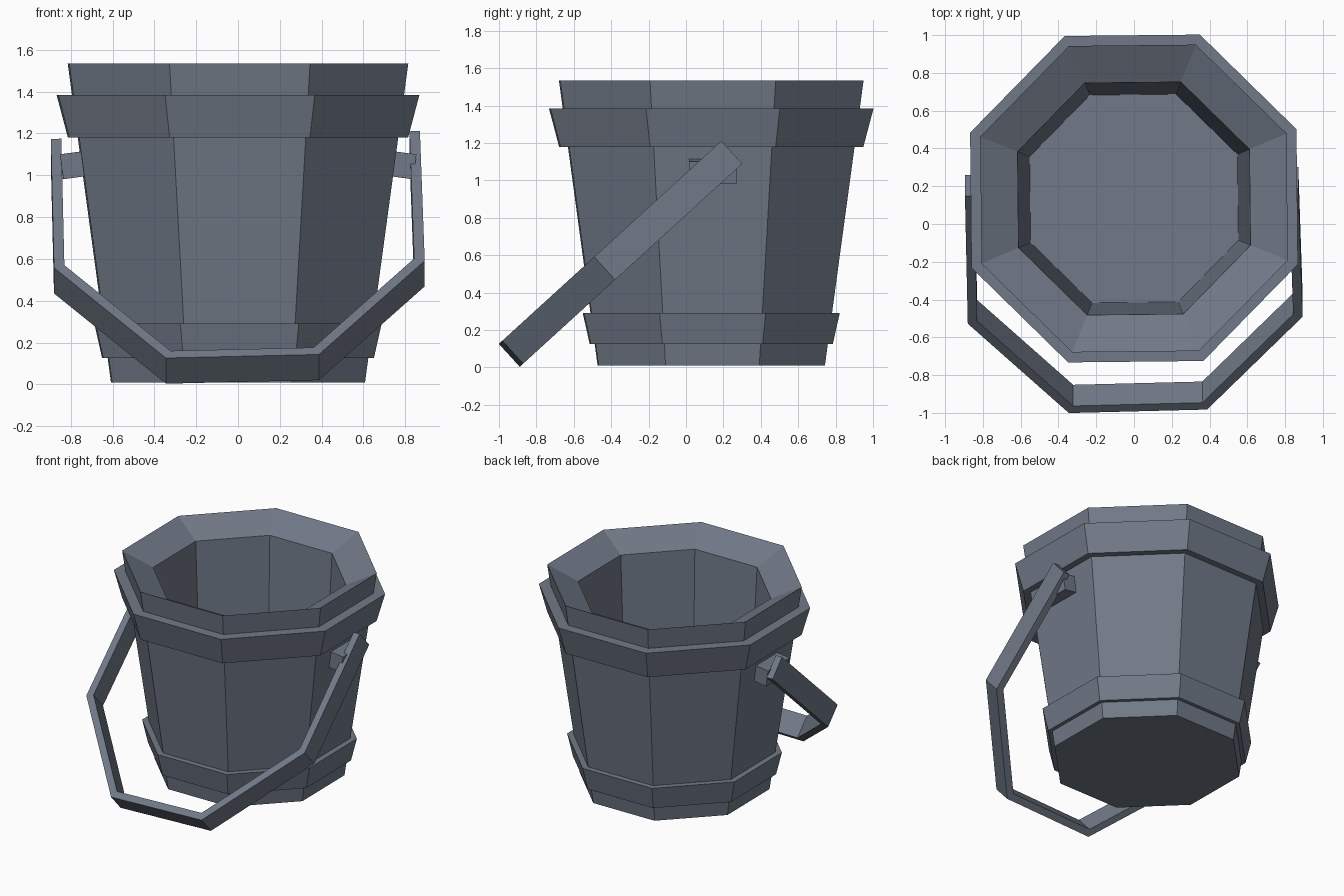
import bpy, bmesh, math
from mathutils import Vector, Matrix

if "Cube" in bpy.data.objects:
    bpy.data.objects.remove(bpy.data.objects["Cube"])

SIDES = 8
CENTRE_Y = 0.135
TWIST = math.radians(0.6)

# Dark blue-grey metal shared by all parts
metal = bpy.data.materials.new("dark_metal")
metal.diffuse_color = (0.165, 0.193, 0.245, 1)
metal.use_nodes = True
metal.node_tree.nodes["Principled BSDF"].inputs["Base Color"].default_value = metal.diffuse_color


def finish(name, bm):
    bmesh.ops.recalc_face_normals(bm, faces=bm.faces)
    mesh = bpy.data.meshes.new(name)
    bm.to_mesh(mesh)
    bm.free()
    mesh.materials.append(metal)
    ob = bpy.data.objects.new(name, mesh)
    bpy.context.collection.objects.link(ob)
    return ob


def octagon_part(name, profile, ring):
    """Sweep (apothem, z) profile round eight sides; close as a ring or cap both ends."""
    bm = bmesh.new()
    loops = []
    for a, z in profile:
        r = a / math.cos(math.pi / SIDES)
        angles = [TWIST + (k + 0.5) * 2 * math.pi / SIDES for k in range(SIDES)]
        loops.append([bm.verts.new((r * math.cos(t), CENTRE_Y + r * math.sin(t), z)) for t in angles])
    pairs = list(zip(loops, loops[1:]))
    if ring:
        pairs.append((loops[-1], loops[0]))
    else:
        bm.faces.new(loops[0])
        bm.faces.new(loops[-1])
    for lo, hi in pairs:
        for k in range(SIDES):
            j = (k + 1) % SIDES
            bm.faces.new((lo[k], lo[j], hi[j], hi[k]))
    return finish(name, bm)


# Tapered bucket with a sloping rim and hollow inside
octagon_part("bucket_body", [(0.605, 0.01), (0.811, 1.535), (0.614, 1.43), (0.55, 0.10)], False)

# Two hoops around the body
octagon_part("upper_band", [(0.81, 1.18), (0.864, 1.385), (0.77, 1.385), (0.74, 1.18)], True)
octagon_part("lower_band", [(0.647, 0.125), (0.684, 0.29), (0.62, 0.29), (0.60, 0.125)], True)

# Handle mounts, square to the sloping wall
for side, name in ((1, "right_handle_mount"), (-1, "left_handle_mount")):
    bm = bmesh.new()
    bmesh.ops.create_cube(bm, size=1)
    place = (Matrix.Translation((0, CENTRE_Y, 0)) @ Matrix.Rotation(TWIST, 4, 'Z')
             @ Matrix.Translation((side * 0.775, 0, 1.05))
             @ Matrix.Rotation(side * math.radians(7.7), 4, 'Y')
             @ Matrix.Diagonal((0.14, 0.255, 0.12, 1)))
    bm.transform(place)
    finish(name, bm)

# Handle: flat bar bent in a tilted plane; (x, distance down the plane)
outer = [Vector(p) for p in ((0.87, 0), (0.893, 0.92), (0.387, 1.585),
                             (-0.345, 1.61), (-0.88, 0.97), (-0.895, 0.055))]
THICK = 0.05
origin = Vector((0, 0.245, 1.15))
down = Vector((0, -0.739, -0.674))
across = Vector((0, -0.674, 0.739)) * 0.083

inner = []
for i, p in enumerate(outer):
    segs = [(outer[j + 1] - outer[j]).normalized() for j in (i - 1, i) if 0 <= j < len(outer) - 1]
    normals = [Vector((-d.y, d.x)) for d in segs]
    mid = sum(normals, Vector((0, 0))).normalized()
    inner.append(p + mid * THICK / mid.dot(normals[0]))

bm = bmesh.new()
sections = []
for o, n in zip(outer, inner):
    sections.append([bm.verts.new(Vector((q.x, 0, 0)) + origin + down * q.y + across * s)
                     for q, s in ((o, 1), (o, -1), (n, -1), (n, 1))])
for a, b in zip(sections, sections[1:]):
    for k in range(4):
        j = (k + 1) % 4
        bm.faces.new((a[k], a[j], b[j], b[k]))
bm.faces.new(sections[0])
bm.faces.new(sections[-1])
finish("handle", bm)
